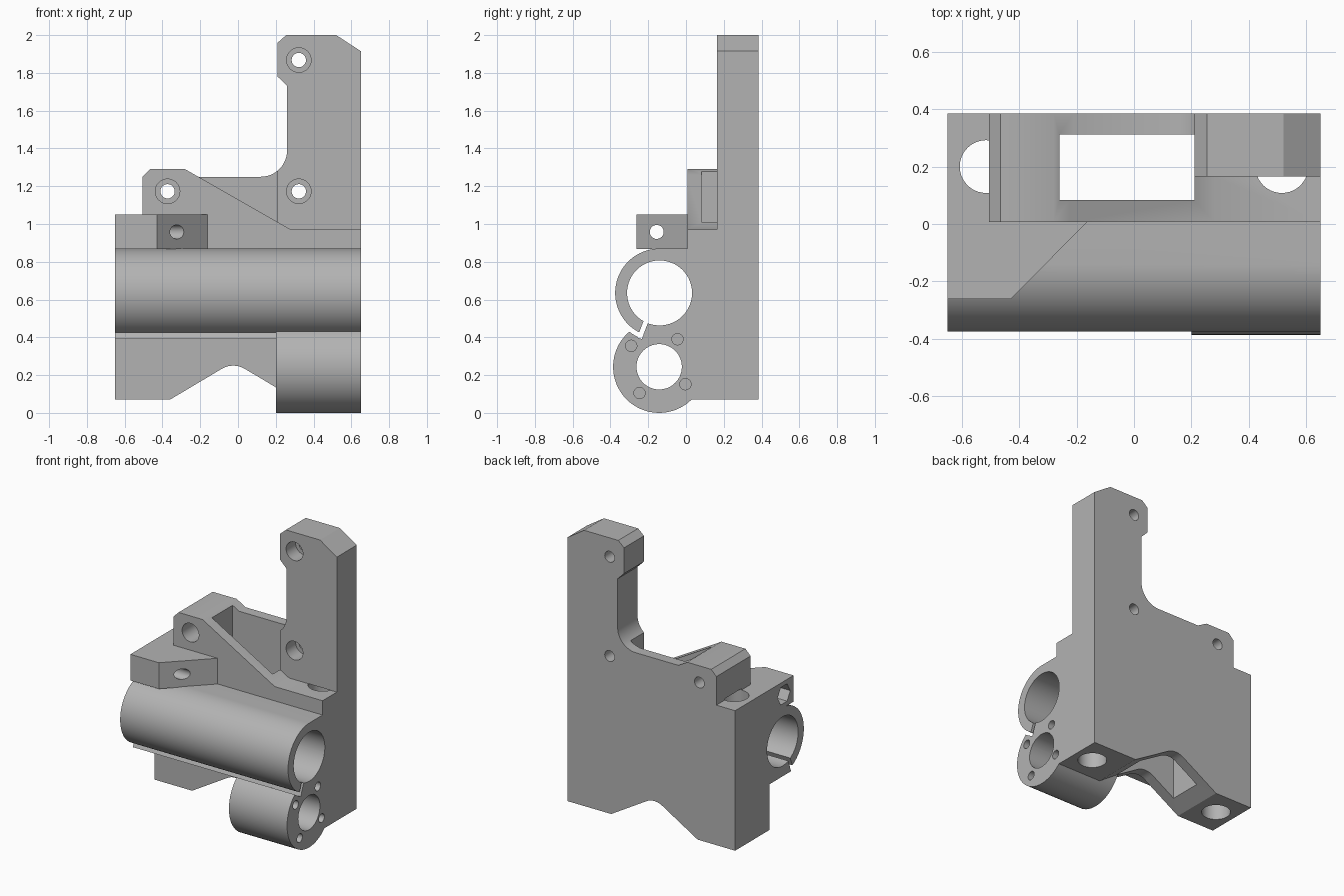
import bpy, bmesh
from math import sin, cos, pi, radians

default = bpy.data.objects.get("Cube")
if default:
    bpy.data.objects.remove(default, do_unlink=True)

grey = bpy.data.materials.new("plain_grey")
grey.use_nodes = True
tone = (0.45, 0.45, 0.45, 1)
grey.diffuse_color = tone
grey.node_tree.nodes["Principled BSDF"].inputs["Base Color"].default_value = tone


def arc(u, v, r, start, end, n):
    return [(u + r * cos(radians(start + (end - start) * i / n)),
             v + r * sin(radians(start + (end - start) * i / n))) for i in range(n + 1)]


def circle(u, v, r, n=64):
    return arc(u, v, r, 0, 360, n)[:-1]


def prism(name, pts, axis, lo, hi):
    """Extrude a 2D outline along the x, y or z axis."""
    place = {"x": lambda u, v, w: (w, u, v),
             "y": lambda u, v, w: (u, w, v),
             "z": lambda u, v, w: (u, v, w)}[axis]
    bm = bmesh.new()
    low = [bm.verts.new(place(u, v, lo)) for u, v in pts]
    high = [bm.verts.new(place(u, v, hi)) for u, v in pts]
    bm.faces.new(low)
    bm.faces.new(high)
    for i in range(len(pts)):
        j = (i + 1) % len(pts)
        bm.faces.new((low[i], low[j], high[j], high[i]))
    bmesh.ops.recalc_face_normals(bm, faces=bm.faces)
    mesh = bpy.data.meshes.new(name)
    bm.to_mesh(mesh)
    bm.free()
    mesh.materials.append(grey)
    obj = bpy.data.objects.new(name, mesh)
    bpy.context.collection.objects.link(obj)
    return obj


def combine(target, tool, operation):
    mod = target.modifiers.new("combine", "BOOLEAN")
    mod.operation, mod.object, mod.solver = operation, tool, "EXACT"
    bpy.context.view_layer.objects.active = target
    bpy.ops.object.modifier_apply(modifier=mod.name)
    bpy.data.objects.remove(tool, do_unlink=True)


def add(target, *shape):
    combine(target, prism("added_part", *shape), "UNION")


def cut(target, *shape):
    combine(target, prism("cutter", *shape), "DIFFERENCE")


FRONT, STEP, BACK = 0.007, 0.165, 0.385
END = 0.65
TUBE = (-0.14, 0.635)
MOUNT = (-0.142, 0.244)

# Back plate with tall column, rounded inner corner and arched underside
outline = [(-END, 0.07), (-0.36, 0.07)]
outline += arc(-0.025, 0.13, 0.12, 120, 60, 10)
outline += [(0.31, 0.07), (END, 0.07), (END, 1.915), (0.52, 2), (0.255, 2),
            (0.21, 1.96), (0.21, 1.78), (0.26, 1.73)]
outline += arc(0.12, 1.39, 0.14, 0, -90, 12)
outline += [(-0.21, 1.25), (-0.28, 1.29), (-0.465, 1.29), (-0.505, 1.25),
            (-0.505, 1.05), (-END, 1.05)]
bracket = prism("carriage_bracket", outline, "y", FRONT, BACK)

# Front layer stops at a sloping edge
cut(bracket, [(-0.455, 1.39), (0.28, 0.97), (1, 0.97), (1, 2.5), (-0.455, 2.5)], "y", -1, STEP)

# Lower round mount, relieved around the split tube
mount = prism("round_mount", circle(*MOUNT, 0.244), "x", 0.2, END)
cut(mount, circle(*TUBE, 0.26), "x", 0, 1)
add(mount, [(0.05, 0.3), (-0.235, 0.3), (-0.235, 0.39), (-0.14, 0.6), (0.05, 0.6)], "x", 0.2, END)
combine(bracket, mount, "UNION")

# Split tube and the web joining it to the plate
add(bracket, circle(*TUBE, 0.235, 96), "x", -END, END)
add(bracket, [(0.05, 0.87), (-0.14, 0.87), (-0.14, 0.6), (-0.235, 0.39), (0.05, 0.39)],
    "x", -END, END)

# Clamp block above the tube
add(bracket, [(-END, 0.05), (-0.12, 0.05), (-0.43, -0.262), (-END, -0.262)], "z", 0.867, 1.05)

# Bores and narrow tube slit
cut(bracket, circle(*TUBE, 0.172, 96), "x", -1, 1)
cut(bracket, circle(*MOUNT, 0.12), "x", 0, 1)
ty, tz = TUBE
dy, dz = -0.362, -0.932
slit = [(ty + dy * r + dz * w, tz + dz * r - dy * w)
        for r, w in ((0.1, 0), (0.262, 0), (0.262, 0.025), (0.1, 0.025))]
cut(bracket, slit, "x", -1, 1)

# Blind screw holes around the lower mount
for y, z in ((-0.29, 0.355), (-0.045, 0.39), (-0.003, 0.152), (-0.246, 0.105)):
    cut(bracket, circle(y, z, 0.03, 24), "x", 0.45, 1)

# Vertical belt slot and rod holes
cut(bracket, [(-0.26, 0.083), (0.21, 0.083), (0.21, 0.312), (-0.26, 0.312)], "z", -1, 3)
for x, top in ((-0.515, 1.06), (0.515, 0.97)):
    cut(bracket, circle(x, 0.2, 0.092, 40), "z", -1, top)

# Counterbored bolt holes
for x, z in ((0.322, 1.868), (0.322, 1.173), (-0.373, 1.173)):
    cut(bracket, circle(x, z, 0.038, 32), "y", -1, 1)
    cut(bracket, circle(x, z, 0.065, 32), "y", -1, 0.27)

# Clamp screw hole with nut pocket
cut(bracket, circle(-0.155, 0.958, 0.037, 32), "x", -1, 0)
cut(bracket, circle(-0.155, 0.958, 0.07, 6), "x", -1, -0.55)

bpy.ops.object.select_all(action="DESELECT")
bracket.select_set(True)
bpy.context.view_layer.objects.active = bracket
bpy.ops.object.shade_smooth_by_angle(angle=pi / 6)
